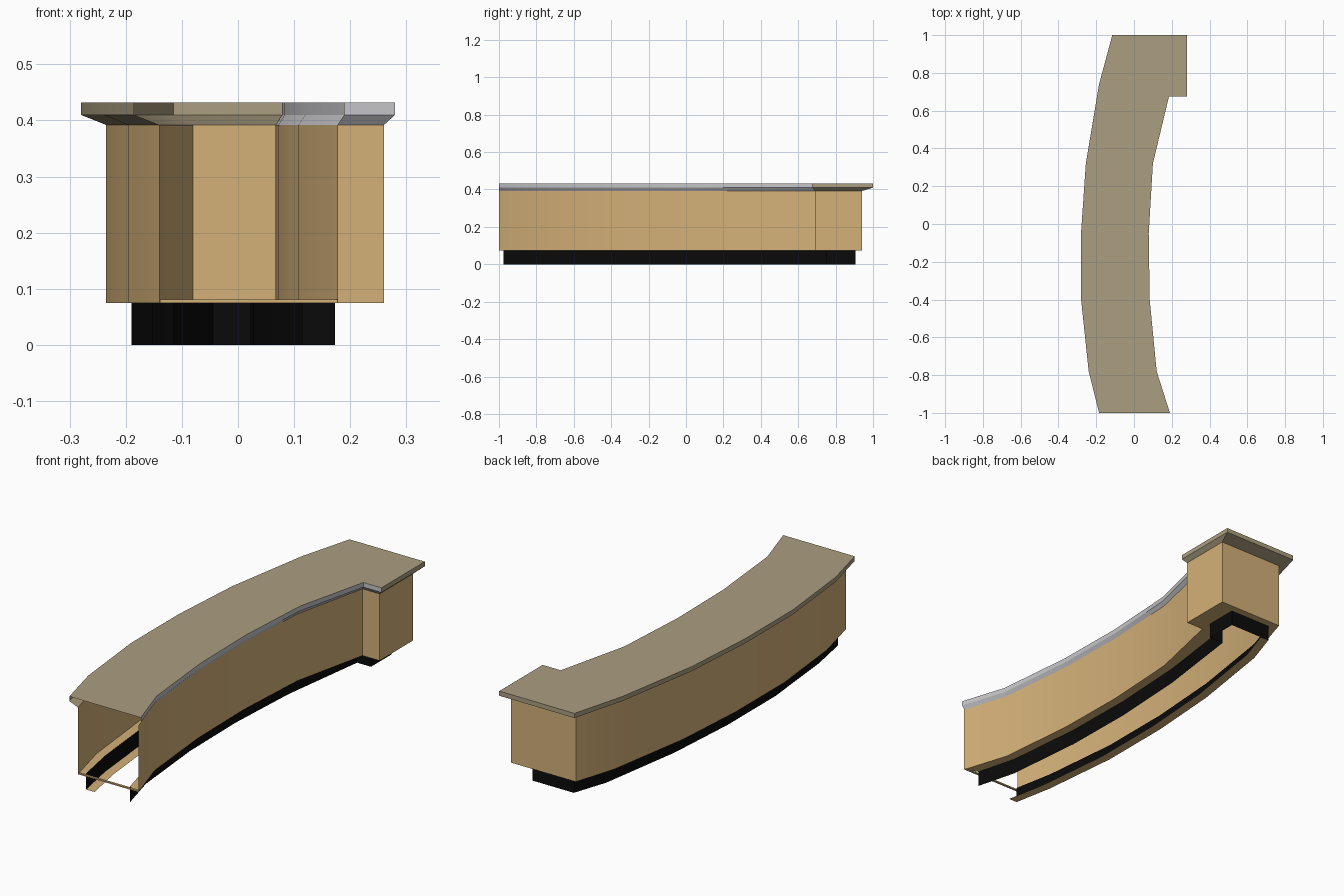
import bpy, bmesh, math

if "Cube" in bpy.data.objects:
    bpy.data.objects.remove(bpy.data.objects["Cube"])


def material(name, rgb):
    m = bpy.data.materials.new(name)
    m.diffuse_color = (*rgb, 1)
    m.use_nodes = True
    m.node_tree.nodes["Principled BSDF"].inputs["Base Color"].default_value = m.diffuse_color
    return m


WOOD = material("tan wood", (0.66, 0.44, 0.19))
TOP = material("beige counter", (0.41, 0.345, 0.22))
TRIM = material("light grey trim", (0.56, 0.56, 0.58))
BLACK = material("black kick", (0.003, 0.003, 0.003))

# Plan paths: front-left end, along outer curve, round the back and notch, inner curve to front
COUNTER = [(-.185, -1), (-.24, -.78), (-.28, -.40), (-.28, -.04), (-.255, .32), (-.185, .74), (-.115, 1),
           (.28, 1), (.28, .675), (.185, .675), (.10, .32), (.078, -.05), (.083, -.40), (.12, -.78), (.19, -1)]
BODY = [(-.14, -1), (-.195, -.78), (-.235, -.40), (-.235, -.04), (-.21, .32), (-.142, .74), (-.08, .94),
        (.26, .94), (.26, .69), (.17, .69), (.088, .32), (.067, -.05), (.072, -.40), (.108, -.78), (.178, -1)]
KICK = [(-.115, -.975), (-.152, -.78), (-.19, -.40), (-.19, -.04), (-.165, .32), (-.10, .74), (-.045, .905),
        (.173, .905), (.173, .75), (.10, .75), (.042, .32), (.022, -.05), (.027, -.40), (.063, -.78), (.115, -.975)]


def sheet(name, rings, mats, rule=None, cap=False):
    """Open sheet lofted down through (path, z) rings, optionally capped on top."""
    bm = bmesh.new()
    loops = [[bm.verts.new((x, y, z)) for x, y in path] for path, z in rings]
    for a, b in zip(loops, loops[1:]):
        for i in range(len(a) - 1):
            f = bm.faces.new((a[i], a[i + 1], b[i + 1], b[i]))
            f.material_index = rule(i) if rule else 0
    if cap:
        bm.faces.new(loops[0][::-1])
    me = bpy.data.meshes.new(name)
    bm.to_mesh(me)
    bm.free()
    for m in mats:
        me.materials.append(m)
    ob = bpy.data.objects.new(name, me)
    bpy.context.collection.objects.link(ob)
    bpy.ops.object.select_all(action='DESELECT')
    ob.select_set(True)
    bpy.context.view_layer.objects.active = ob
    bpy.ops.object.shade_smooth_by_angle(angle=math.radians(30))
    return ob


# Counter slab with bevelled underside; inner edge is light grey
sheet("countertop", [(COUNTER, .432), (COUNTER, .41), (BODY, .392)], [TOP, TRIM],
      rule=lambda i: 1 if i >= 8 else 0, cap=True)

# Hollow body, open at the front end, with a bottom return to the kick
sheet("body_panels", [(BODY, .392), (BODY, .075), (KICK, .075)], [WOOD])

# Recessed kick plate
sheet("kick_plate", [(KICK, .075), (KICK, 0)], [BLACK])

# Foot flange along the outer kick plate
outer = KICK[:7]
sheet("foot_flange", [(outer, 0), ([(x + .045, y) for x, y in outer], 0)], [WOOD])

# Thin tie bar across the open end
bpy.ops.mesh.primitive_cube_add(size=1, location=(.019, -.995, .078))
bar = bpy.context.object
bar.name = "tie_bar"
bar.scale = (.316, .01, .006)
bar.data.materials.append(WOOD)
